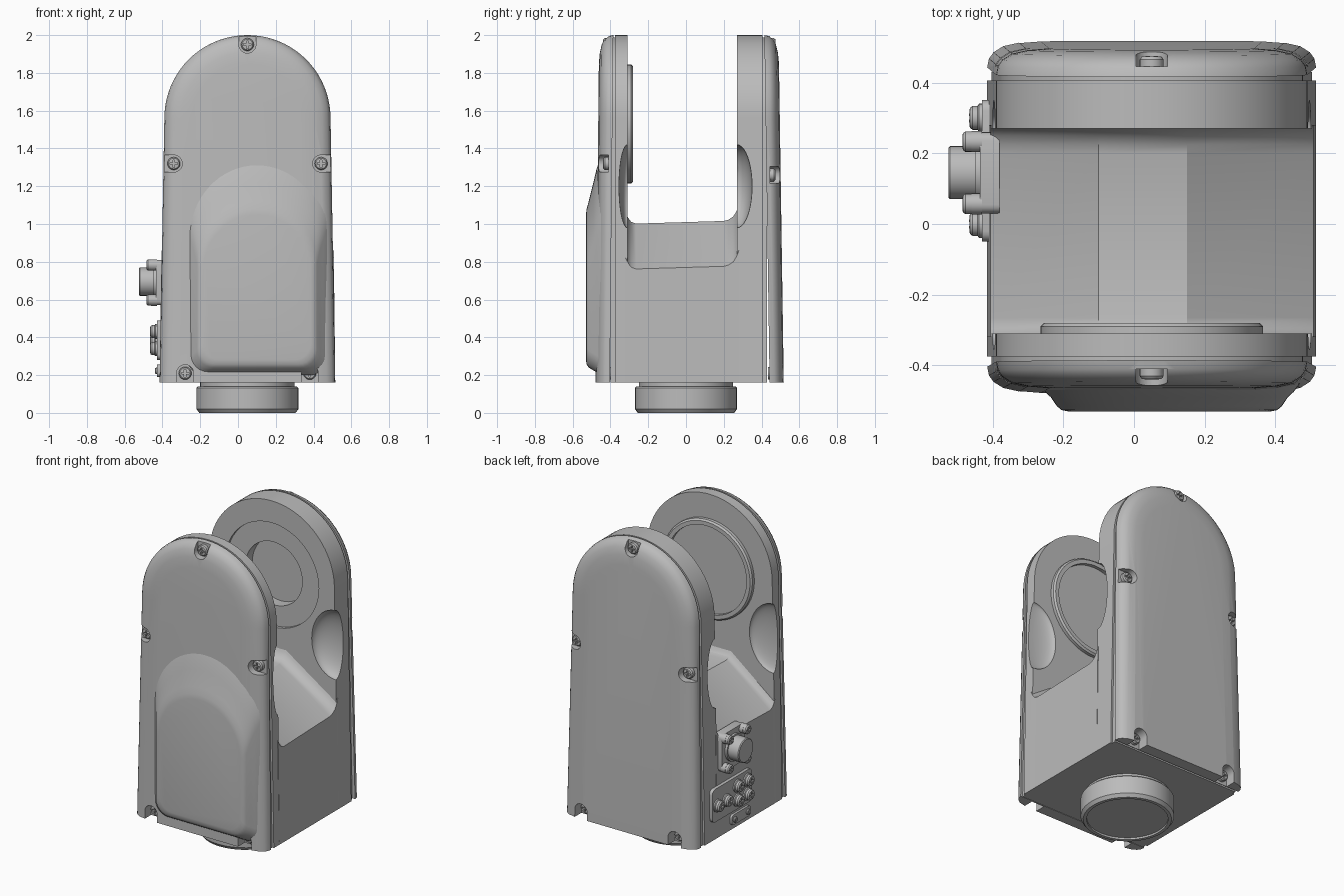
import bpy, bmesh
from math import sin, cos, pi, radians
from mathutils import Vector

if "Cube" in bpy.data.objects:
    bpy.data.objects.remove(bpy.data.objects["Cube"], do_unlink=True)

grey = bpy.data.materials.new("satin_grey")
grey.use_nodes = True
COLOUR = (0.5, 0.5, 0.5, 1)
grey.diffuse_color = COLOUR
grey.node_tree.nodes["Principled BSDF"].inputs["Base Color"].default_value = COLOUR

CX = 0.05        # centre line of the yoke
PIVOT = 1.56     # height of the arm's round end
BASE = 0.16      # underside of the housing


def finish(name, bm):
    bmesh.ops.recalc_face_normals(bm, faces=bm.faces)
    mesh = bpy.data.meshes.new(name)
    bm.to_mesh(mesh)
    bm.free()
    mesh.materials.append(grey)
    obj = bpy.data.objects.new(name, mesh)
    bpy.context.collection.objects.link(obj)
    smooth(mesh)
    return obj


def smooth(mesh):
    mesh.polygons.foreach_set("use_smooth", [True] * len(mesh.polygons))
    mesh.set_sharp_from_angle(angle=radians(32))


def loft(name, rings):
    """Skin closed rings of equal length and cap both ends."""
    bm = bmesh.new()
    loops = [[bm.verts.new(p) for p in ring] for ring in rings]
    n = len(loops[0])
    for a, b in zip(loops, loops[1:]):
        for i in range(n):
            j = (i + 1) % n
            bm.faces.new((a[i], a[j], b[j], b[i]))
    bm.faces.new(loops[0])
    bm.faces.new(loops[-1])
    return finish(name, bm)


def lathe(name, profile, origin, axis, sides=32):
    """Revolve (radius, height) pairs around an axis."""
    turn = Vector(axis).to_track_quat("Z", "Y")
    return loft(name, [[Vector(origin) + turn @ Vector(
        (r * cos(2 * pi * i / sides), r * sin(2 * pi * i / sides), h))
        for i in range(sides)] for r, h in profile])


def box(name, lo, hi, bevel=0.0):
    """Box whose corners are rounded in the side plane."""
    bm = bmesh.new()
    bmesh.ops.create_cube(bm, size=1)
    for v in bm.verts:
        v.co = [l + (c + 0.5) * (h - l) for c, l, h in zip(v.co, lo, hi)]
    if bevel:
        edges = [e for e in bm.edges if abs(e.verts[0].co.x - e.verts[1].co.x) > 1e-5]
        bmesh.ops.bevel(bm, geom=edges, offset=bevel, segments=4, profile=0.5, affect="EDGES")
    return finish(name, bm)


def cut(obj, cutters):
    """Subtract the cutters, bake the result and remove them."""
    for c in cutters:
        m = obj.modifiers.new("cut", "BOOLEAN")
        m.operation, m.solver, m.object = "DIFFERENCE", "EXACT", c
    deps = bpy.context.evaluated_depsgraph_get()
    mesh = bpy.data.meshes.new_from_object(obj.evaluated_get(deps))
    obj.modifiers.clear()
    obj.data = mesh
    smooth(mesh)
    for c in cutters:
        bpy.data.objects.remove(c, do_unlink=True)


def arch(y, inset, draft=0.0):
    """Arm outline: flat foot, slightly tapered sides, round top."""
    r, foot = 0.44 - inset, 0.465 - inset
    pts = [(CX + foot, BASE)]
    pts += [(CX + r * cos(pi * i / 40), PIVOT + r * sin(pi * i / 40)) for i in range(41)]
    pts += [(CX - foot, BASE)]
    return [(x, y + draft * (1 - z / 2), z) for x, z in pts]


# Arms, each with a thin inset lip that leaves the cover seam
front_arm = loft("front_arm", [arch(y, i) for y, i in
                 [(-0.31, 0), (-0.375, 0), (-0.375, 0.012), (-0.40, 0.012)]])
back_arm = loft("back_arm", [arch(y, i) for y, i in
                [(0.27, 0), (0.405, 0), (0.405, 0.012), (0.43, 0.012)]])


def scallop(x, y, depth):
    """Ellipsoid cutter for the hollow at the arm's inner edge."""
    bm = bmesh.new()
    bmesh.ops.create_uvsphere(bm, u_segments=32, v_segments=20, radius=1)
    for v in bm.verts:
        v.co = (x + v.co.x * 0.17, y + v.co.y * depth, 1.2 + v.co.z * 0.22)
    return finish("scallop_cutter", bm)


cut(front_arm, [scallop(CX + s * 0.45, -0.31, 0.045) for s in (-1, 1)])
bore = lathe("bore_cutter", [(0.33, -0.05), (0.33, 0.02), (0.2, 0.02), (0.2, 0.09)],
             (CX, 0.27, 1.53), (0, 1, 0), 48)
cut(back_arm, [scallop(CX + s * 0.45, 0.27, 0.08) for s in (-1, 1)] + [bore])

# Dished bearing boss on the front arm
lathe("bearing_boss", [(0.315, -0.03), (0.315, 0.02), (0.305, 0.03), (0.28, 0.03), (0.28, 0.008)],
      (CX, -0.31, 1.53), (0, 1, 0), 48)

# Central housing with a sloped saddle, filleted up into the arms
SADDLE = [(-0.405, 0.77), (-0.1, 1.01), (0.15, 1.01), (0.507, 0.77)]
FILLET = [(-0.32, 0.06), (-0.305, 0.03), (-0.29, 0.01), (-0.265, 0), (0.2, 0),
          (0.225, 0.006), (0.25, 0.022), (0.265, 0.045), (0.28, 0.08)]
loft("housing", [[(-0.415, y, BASE)] + [(x, y, z + up + y * 0.03) for x, z in SADDLE]
                 + [(0.515, y, BASE)] for y, up in FILLET])

# Rounded outer covers
COVER = [(0.385, 0), (0.41, 0.005), (0.428, 0.018), (0.445, 0.045), (0.455, 0.09), (0.46, 0.15)]
front_cover = loft("front_cover", [arch(-y, i, -0.02) for y, i in COVER])
back_cover = loft("back_cover", [arch(y + 0.03, i, 0.03) for y, i in COVER])


# Raised bulge on the front cover
def bulge_ring(y, w, low, high):
    c, rb, top = 0.1, 0.09, w * 1.05
    pts = [(c + w * cos(pi * i / 32), high - top + top * sin(pi * i / 32)) for i in range(33)]
    for sx, start in ((-1, pi), (1, 1.5 * pi)):
        pts += [(c + sx * (w - rb) + rb * cos(start + pi * k / 12),
                 low + rb + rb * sin(start + pi * k / 12)) for k in range(7)]
    return [(x, y, z) for x, z in pts]


loft("front_bulge", [bulge_ring(*r) for r in [
    (-0.45, 0.37, 0.2, 1.36), (-0.474, 0.352, 0.215, 1.29), (-0.49, 0.335, 0.225, 1.22),
    (-0.515, 0.318, 0.24, 1.12), (-0.526, 0.305, 0.257, 1.08), (-0.53, 0.285, 0.28, 1.05)]])

# Cross-head screw, shared by every fixing
screw_mesh = lathe("screw", [(0.034, -0.01), (0.034, 0.02), (0.028, 0.028), (0.012, 0.03)],
                   (0, 0, 0), (0, 0, 1), 20)
cut(screw_mesh, [box("slot_cutter", (-a, -b, 0.015), (a, b, 0.05))
                 for a, b in ((0.02, 0.005), (0.005, 0.02))])


def screw(name, origin, axis, scale=1.0):
    obj = bpy.data.objects.new(name, screw_mesh.data)
    bpy.context.collection.objects.link(obj)
    obj.location, obj.scale = origin, (scale,) * 3
    obj.rotation_mode = "QUATERNION"
    obj.rotation_quaternion = Vector(axis).to_track_quat("Z", "Y")


def pocket(x, z, out, y0, y1):
    """Slot-shaped cutter that runs out through the cover's edge."""
    bm = bmesh.new()
    for k in (0, 0.15):
        for i in range(24):
            a = 2 * pi * i / 24
            for y in (y0, y1):
                bm.verts.new((x + out[0] * k + 0.045 * cos(a), y, z + out[1] * k + 0.045 * sin(a)))
    hull = bmesh.ops.convex_hull(bm, input=bm.verts)
    bmesh.ops.delete(bm, geom=list(set(hull["geom_interior"])), context="VERTS")
    return finish("pocket_cutter", bm)


# Recessed cover screws
for side, cover, floor, mid in ((-1, front_cover, -0.41, 1.32), (1, back_cover, 0.445, 1.26)):
    spots = [(CX, 1.95, (0, 1)), (CX - 0.39, mid, (-1, 0)), (CX + 0.39, mid, (1, 0)),
             (CX - 0.33, 0.21, (0, -1)), (CX + 0.33, 0.21, (0, -1))]
    cut(cover, [pocket(x, z, out, floor, side * 0.65) for x, z, out in spots])
    for x, z, out in spots:
        screw("cover_screw", (x, floor, z), (0, side, 0))

# Mounting foot
lathe("mounting_foot", [(0.25, 0.19), (0.25, 0.14), (0.262, 0.14), (0.27, 0.132), (0.27, 0.02),
                        (0.255, 0), (0.235, 0), (0.235, 0.012)], (CX, 0, 0), (0, 0, 1), 48)

# Side connector on its flange
LEFT = (-1, 0, 0)
box("connector_flange", (-0.435, 0.03, 0.57), (-0.38, 0.26, 0.81), 0.025)
lathe("connector_socket", [(0.085, 0), (0.085, 0.02), (0.075, 0.02), (0.075, 0.09), (0.07, 0.095)],
      (-0.43, 0.145, 0.695), LEFT)
for y in (0.057, 0.233):
    for z in (0.597, 0.783):
        lathe("flange_post", [(0.03, 0), (0.03, 0.03)], (-0.43, y, z), LEFT, 20)
        screw("flange_screw", (-0.46, y, z), LEFT, 0.85)

# Lower service panel with plugs, and a small bracket under it
box("service_panel", (-0.43, -0.05, 0.28), (-0.38, 0.35, 0.49), 0.03)
for y, z in ((0.3, 0.38), (0.21, 0.38), (0.1, 0.34), (0.1, 0.43), (0.0, 0.34), (0.0, 0.43)):
    lathe("plug_collar", [(0.04, 0), (0.04, 0.008), (0.034, 0.012)], (-0.43, y, z), LEFT, 24)
    screw("plug_screw", (-0.436, y, z), LEFT)
box("small_bracket", (-0.428, -0.04, 0.19), (-0.39, 0.15, 0.255), 0.02)
for y in (-0.01, 0.12):
    screw("bracket_screw", (-0.425, y, 0.222), LEFT, 0.5)

bpy.data.objects.remove(screw_mesh, do_unlink=True)
